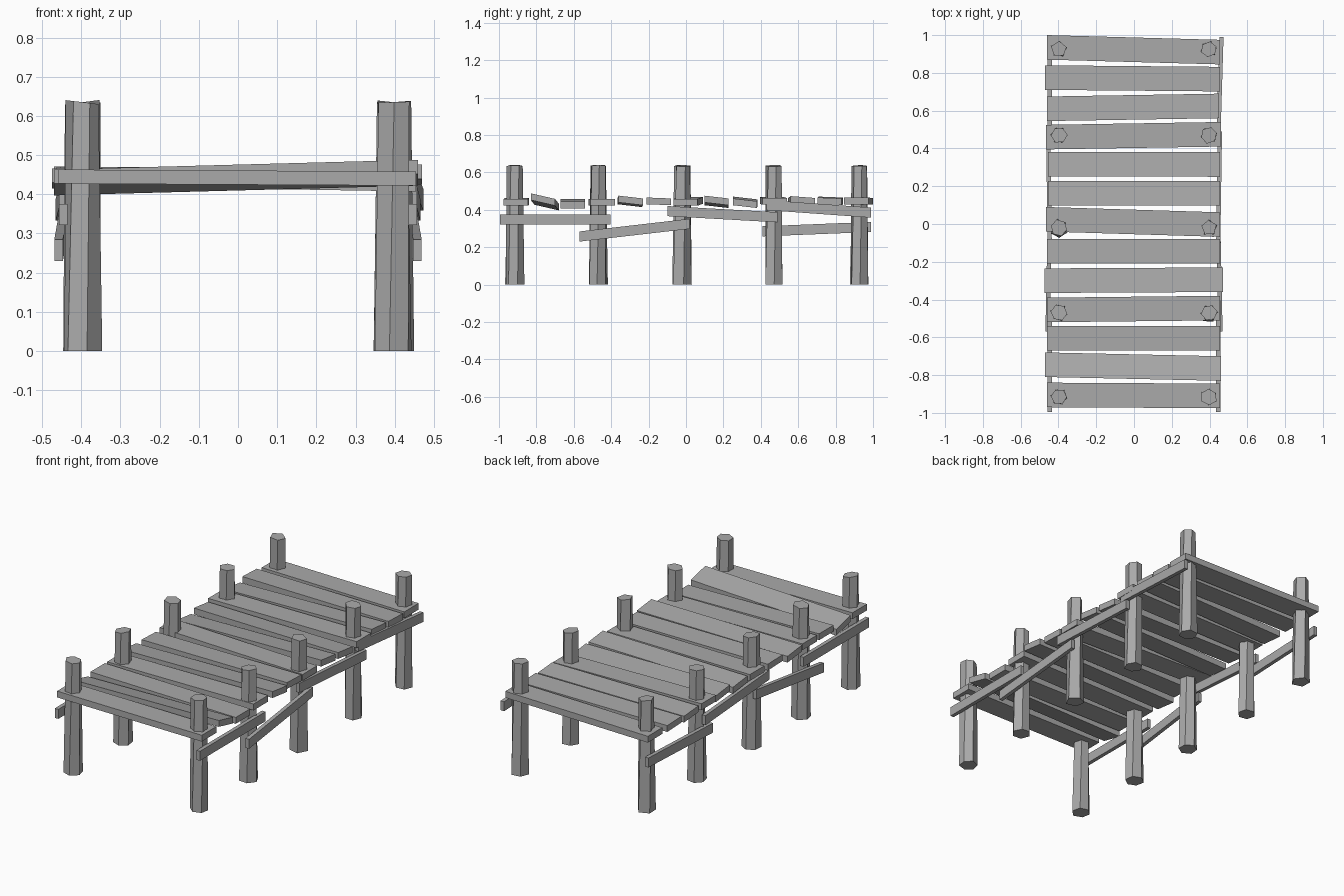
import bpy, bmesh, math, random
from mathutils import Vector

random.seed(4)
default = bpy.data.objects.get("Cube")
if default:
    bpy.data.objects.remove(default, do_unlink=True)

# Single weathered wood colour
wood = bpy.data.materials.new("weathered_grey_wood")
wood.use_nodes = True
shade = (0.4, 0.4, 0.4, 1)
wood.diffuse_color = shade
wood.node_tree.nodes["Principled BSDF"].inputs["Base Color"].default_value = shade


def finish(name, bm):
    bmesh.ops.recalc_face_normals(bm, faces=bm.faces)
    mesh = bpy.data.meshes.new(name)
    bm.to_mesh(mesh)
    bm.free()
    mesh.materials.append(wood)
    obj = bpy.data.objects.new(name, mesh)
    bpy.context.collection.objects.link(obj)
    return obj


def loft(name, rings):
    """Skin matching rings of points and cap both ends."""
    bm = bmesh.new()
    loops = [[bm.verts.new(p) for p in ring] for ring in rings]
    for low, high in zip(loops, loops[1:]):
        for i in range(len(low)):
            j = (i + 1) % len(low)
            bm.faces.new((low[i], low[j], high[j], high[i]))
    bm.faces.new(loops[0])
    bm.faces.new(loops[-1])
    return finish(name, bm)


def beam(name, start, end, across, up):
    """Board between two points with a rectangular end section."""
    corners = ((-1, -1), (1, -1), (1, 1), (-1, 1))
    rings = [[Vector(p) + across * a / 2 + up * b / 2 for a, b in corners]
             for p in (start, end)]
    return loft(name, rings)


# Deck planks: left-end x, y, z, then right-end x, y, z, then roll in z
planks = [
    (-.46, -.905, .445, .455, -.91, .44, 0),
    (-.47, -.745, .43, .46, -.765, .455, -.03),
    (-.46, -.605, .44, .455, -.605, .425, 0),
    (-.46, -.455, .44, .455, -.445, .44, 0),
    (-.475, -.3, .44, .47, -.295, .45, -.015),
    (-.46, -.145, .445, .455, -.145, .445, -.005),
    (-.465, .025, .45, .455, -.003, .44, 0),
    (-.455, .163, .435, .455, .163, .45, -.015),
    (-.455, .317, .445, .455, .315, .435, -.015),
    (-.465, .46, .45, .46, .475, .445, 0),
    (-.46, .61, .44, .45, .625, .45, -.01),
    (-.47, .775, .45, .455, .767, .445, -.005),
    (-.46, .935, .445, .455, .91, .447, 0),
]
for n, (xl, yl, zl, xr, yr, zr, roll) in enumerate(planks, 1):
    beam(f"deck_plank_{n}", (xl, yl, zl), (xr, yr, zr),
         Vector((0, .13, roll)), Vector((0, 0, .036)))

# Posts: tapered, slightly twisted and irregular
rows = (-.915, -.47, -.02, .47, .925)
for side, label in ((-1, "right"), (1, "left")):
    for n, y in enumerate(rows, 1):
        sides = 5 if (side, n) in ((-1, 5), (1, 3)) else 6
        spin = random.uniform(0, math.pi)
        tilt = random.uniform(-.15, .15)
        rings = []
        for z, radius, turn in ((0, .052, 0), (.635, .044, .25)):
            ring = []
            for k in range(sides):
                a = spin + turn + math.tau * k / sides
                r = radius * random.uniform(.92, 1.04)
                dx, dy = r * math.cos(a), r * math.sin(a)
                lift = tilt * dx if z else 0
                ring.append((side * .397 + dx, y + dy, z + lift))
            rings.append(ring)
        loft(f"{label}_post_{n}", rings)

# Side rails: start y, z, end y, z, start and end distance from the middle
shared = [
    (-.995, .348, -.405, .348, .446, .446),
    (-.57, .257, .02, .325, .458, .446),
    (-.1, .393, .49, .36, .446, .455),
]
rails = {1: shared + [(.43, .425, .99, .385, .446, .463)],
         -1: shared + [(.41, .285, .99, .308, .446, .446)]}
for side, label in ((-1, "right"), (1, "left")):
    for n, (ya, za, yb, zb, xa, xb) in enumerate(rails[side], 1):
        beam(f"{label}_rail_{n}", (side * xa, ya, za), (side * xb, yb, zb),
             Vector((.022, 0, 0)), Vector((0, 0, .054)))
